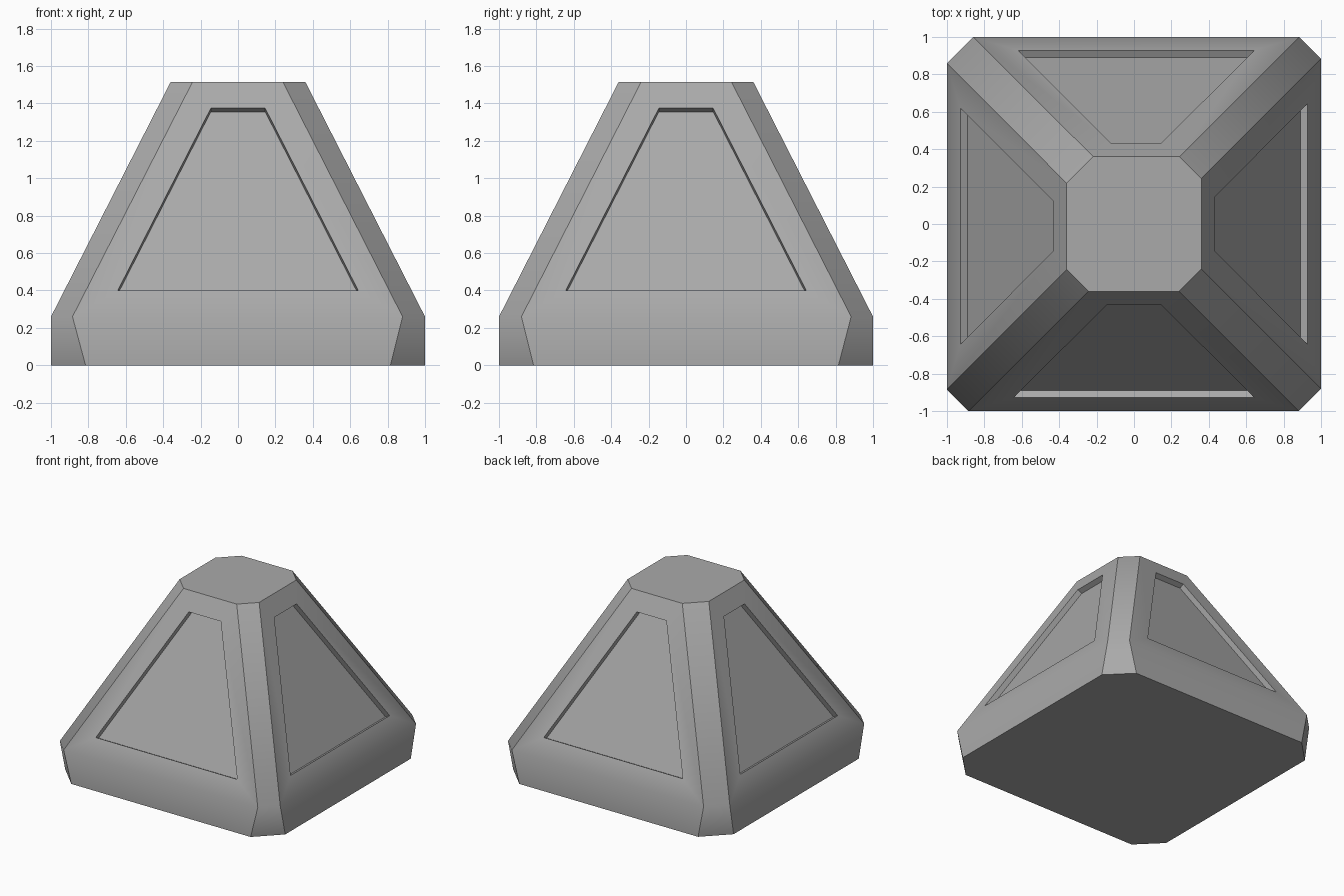
import bpy, bmesh
from math import pi
from mathutils import Matrix, Vector

cube = bpy.data.objects.get("Cube")
if cube:
    bpy.data.objects.remove(cube, do_unlink=True)

grey = bpy.data.materials.new("plain_grey")
grey.use_nodes = True
grey.diffuse_color = (0.4, 0.4, 0.4, 1)
grey.node_tree.nodes["Principled BSDF"].inputs["Base Color"].default_value = (0.4, 0.4, 0.4, 1)

# Rings of the body: half width, height, chamfer size at each corner
# (corners run front left, back left, back right, front right)
BASE = (1.0, 0.0, (0.185, 0.185, 0.19, 0.185))
SHOULDER = (1.0, 0.26, (0.12, 0.117, 0.14, 0.115))
TOP = (0.36, 1.515, (0.12, 0.117, 0.142, 0.117))
RECESS = 0.043
PANEL_LOW, PANEL_HIGH = 0.40, 1.375

bm = bmesh.new()


def slope_y(z):
    """Front slope depth at a given height."""
    t = (z - SHOULDER[1]) / (TOP[1] - SHOULDER[1])
    return -(SHOULDER[0] + (TOP[0] - SHOULDER[0]) * t)


def ring_ends(ring, side):
    """The two ends of one side of a ring, turned to that side."""
    half, z, cut = ring
    turn = Matrix.Rotation(side * pi / 2, 3, "Z")
    ends = ((-half + cut[side - 1], -half, z), (half - cut[side], -half, z))
    return [bm.verts.new(turn @ Vector(p)) for p in ends]


rings = [[ring_ends(r, s) for s in range(4)] for r in (BASE, SHOULDER, TOP)]
base, shoulder, top = rings

for s in range(4):
    # Lower band and corner chamfers
    n = (s + 1) % 4
    bm.faces.new((*base[s], *reversed(shoulder[s])))
    for low, high in ((base, shoulder), (shoulder, top)):
        bm.faces.new((low[s][1], low[n][0], high[n][0], high[s][1]))

    # Panel outline on the slope, slightly narrower beside the widest chamfer
    turn = Matrix.Rotation(s * pi / 2, 3, "Z")
    trim_l = 0.022 if s == 3 else 0
    trim_r = 0.022 if s == 2 else 0
    outline = [Vector((x, slope_y(z), z)) for x, z in (
        (-0.643 + trim_l, PANEL_LOW), (0.643 - trim_r, PANEL_LOW),
        (0.145 - trim_r, PANEL_HIGH), (-0.145 + trim_l, PANEL_HIGH))]
    inward = -(outline[1] - outline[0]).cross(outline[3] - outline[0]).normalized()
    rim = [bm.verts.new(turn @ p) for p in outline]
    floor = [bm.verts.new(turn @ (p + inward * RECESS)) for p in outline]
    border = (*shoulder[s], *reversed(top[s]))

    # Slope around the panel, recess walls and recessed floor
    for outer, inner in ((border, rim), (rim, floor)):
        for i in range(4):
            j = (i + 1) % 4
            bm.faces.new((outer[i], outer[j], inner[j], inner[i]))
    bm.faces.new(floor)

# Flat top and underside
bm.faces.new([v for pair in top for v in pair])
bm.faces.new([v for pair in reversed(base) for v in reversed(pair)])
bmesh.ops.recalc_face_normals(bm, faces=bm.faces)

# Smooth shading only across the shoulder; every other fold is crisp
for f in bm.faces:
    f.smooth = True
for e in bm.edges:
    on_shoulder = all(abs(v.co.z - SHOULDER[1]) < 0.001 for v in e.verts)
    e.smooth = on_shoulder or e.calc_face_angle(0) < 0.02

mesh = bpy.data.meshes.new("tapered_block")
bm.to_mesh(mesh)
bm.free()
mesh.materials.append(grey)
block = bpy.data.objects.new("tapered_block", mesh)
bpy.context.scene.collection.objects.link(block)
